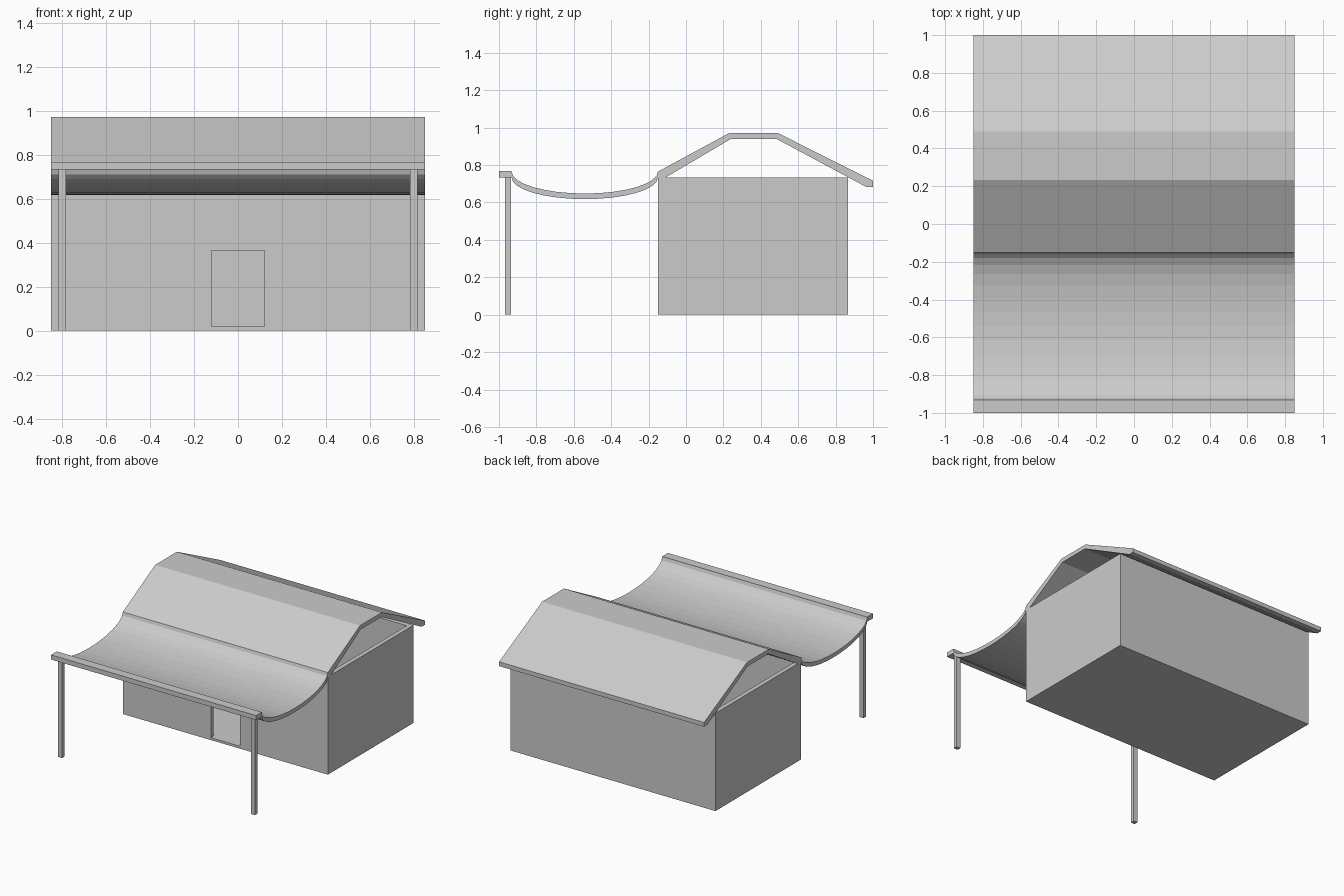
import bpy
import bmesh
import math

old = bpy.data.objects.get("Cube")
if old:
    bpy.data.objects.remove(old, do_unlink=True)

grey = bpy.data.materials.new("plain grey")
grey.use_nodes = True
colour = (0.6, 0.6, 0.6, 1)
grey.diffuse_color = colour
grey.node_tree.nodes["Principled BSDF"].inputs["Base Color"].default_value = colour

HALF = 0.85          # half the width of house and roof
FRONT, BACK = -0.15, 0.865
EAVE = 0.733
WALL, FLOOR = 0.033, 0.018


def extrude_x(name, profile, x0, x1):
    """Extrude a (y, z) outline from x0 to x1."""
    bm = bmesh.new()
    face = bm.faces.new([bm.verts.new((x0, y, z)) for y, z in profile])
    result = bmesh.ops.extrude_face_region(bm, geom=[face])
    moved = [v for v in result["geom"] if isinstance(v, bmesh.types.BMVert)]
    bmesh.ops.translate(bm, vec=(x1 - x0, 0, 0), verts=moved)
    bmesh.ops.recalc_face_normals(bm, faces=bm.faces)
    mesh = bpy.data.meshes.new(name)
    bm.to_mesh(mesh)
    bm.free()
    mesh.materials.append(grey)
    obj = bpy.data.objects.new(name, mesh)
    bpy.context.collection.objects.link(obj)
    return obj


def box(name, x0, x1, y0, y1, z0, z1):
    return extrude_x(name, [(y0, z0), (y1, z0), (y1, z1), (y0, z1)], x0, x1)


def cut(target, cutter):
    """Subtract the cutter, then discard it."""
    cutter.hide_render = True
    mod = target.modifiers.new("cut", "BOOLEAN")
    mod.operation = "DIFFERENCE"
    mod.solver = "EXACT"
    mod.object = cutter
    bpy.context.view_layer.objects.active = target
    bpy.ops.object.modifier_apply(modifier=mod.name)
    bpy.data.objects.remove(cutter, do_unlink=True)


# Open-topped house shell with a doorway
house = box("house_walls", -HALF, HALF, FRONT, BACK, 0, EAVE)
cut(house, box("room_cutter", WALL - HALF, HALF - WALL,
               FRONT + WALL, BACK - WALL, FLOOR, 1))
cut(house, box("door_cutter", -0.12, 0.12, FRONT - 0.1, FRONT + 0.1, FLOOR, 0.364))


# Sagging canopy curve, half an ellipse
def sag(top, depth, steps=16):
    mid, reach = -0.541, 0.391
    angles = [math.pi * i / steps for i in range(steps + 1)]
    return [(mid - reach * math.cos(a), top - depth * math.sin(a)) for a in angles]


# Roof: front beam, canopy, front slope, flat ridge and back slope in one outline
upper = [(-1, 0.768)] + [(-0.932, 0.768)] + sag(0.765, 0.117)
upper += [(0.232, 0.972), (0.49, 0.972), (1, 0.716)]
lower = [(1, 0.684), (0.962, 0.684), (0.484, 0.94), (0.24, 0.94), (-0.11, EAVE)]
lower += sag(EAVE, 0.115)[::-1] + [(-1, EAVE)]
extrude_x("roof_and_canopy", upper + lower, -HALF, HALF)

# Canopy posts
for side, x in (("right", -0.8), ("left", 0.8)):
    box(side + "_post", x - 0.017, x + 0.017, -0.967, -0.936, 0, EAVE)
